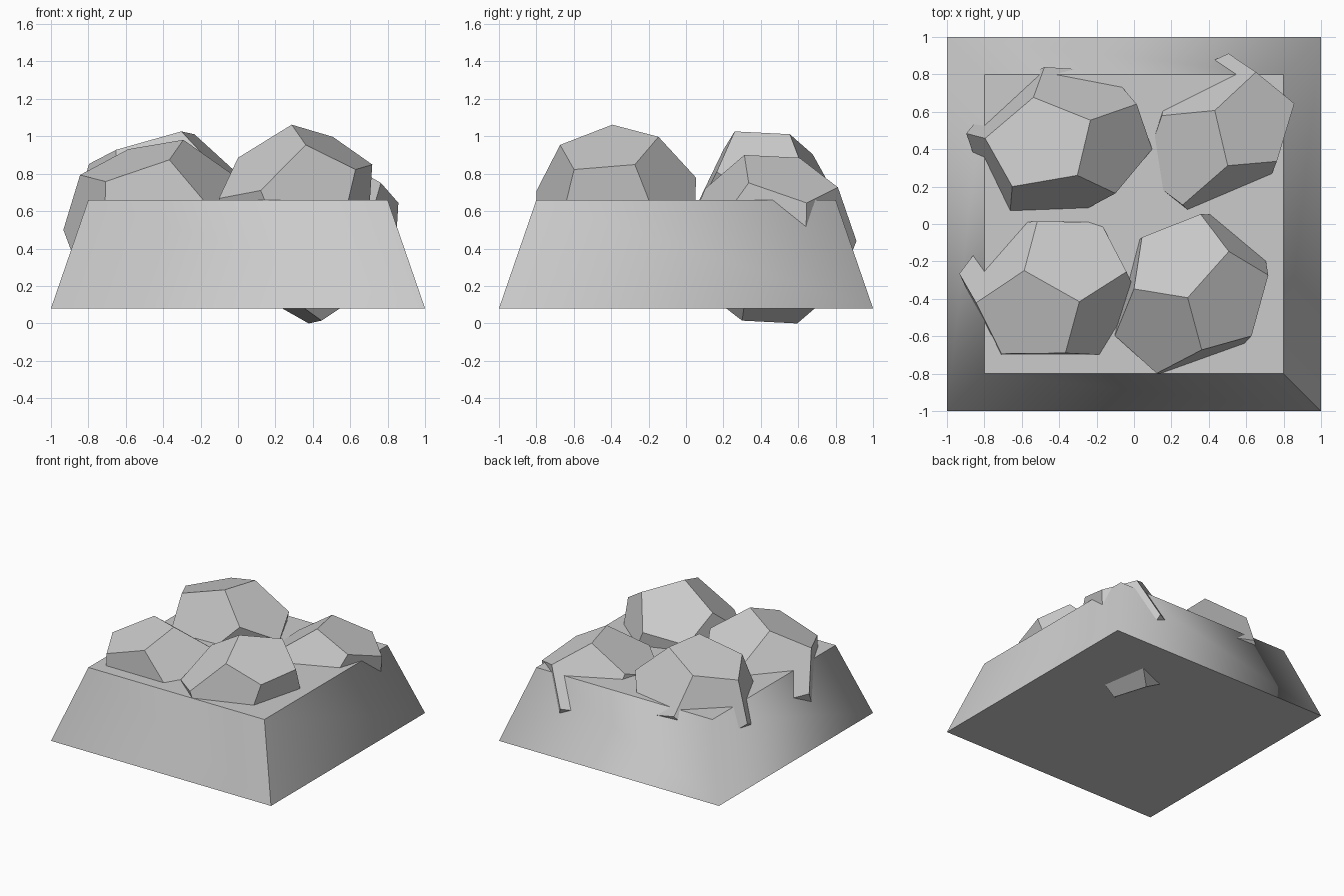
import bpy, bmesh, math
from mathutils import Vector, Matrix

if "Cube" in bpy.data.objects:
    bpy.data.objects.remove(bpy.data.objects["Cube"])

PHI = (1 + math.sqrt(5)) / 2


def finish(name, bm):
    bmesh.ops.recalc_face_normals(bm, faces=bm.faces[:])
    mesh = bpy.data.meshes.new(name)
    bm.to_mesh(mesh)
    bm.free()
    obj = bpy.data.objects.new(name, mesh)
    bpy.context.collection.objects.link(obj)
    return obj


def dodecahedron_points():
    pts = [Vector((x, y, z)) for x in (-1, 1) for y in (-1, 1) for z in (-1, 1)]
    for a in (-1 / PHI, 1 / PHI):
        for b in (-PHI, PHI):
            pts += [Vector((0, a, b)), Vector((a, b, 0)), Vector((b, 0, a))]
    return pts


# A rock is a stretched, tilted dodecahedron, set by its top corner
# and the three corners joined to it
def rock(name, top, *neighbours):
    top = Vector(top)
    one = Vector((1, 1, 1))
    std = [Vector(v) - one for v in ((0, 1 / PHI, PHI), (1 / PHI, PHI, 0), (PHI, 0, 1 / PHI))]
    edges = [Vector(n) - top for n in neighbours]
    m = Matrix(edges).transposed() @ Matrix(std).transposed().inverted()
    bm = bmesh.new()
    for p in dodecahedron_points():
        bm.verts.new(top + m @ (p - one))
    bmesh.ops.convex_hull(bm, input=bm.verts[:])
    bmesh.ops.dissolve_limit(bm, angle_limit=0.05, verts=bm.verts[:], edges=bm.edges[:])
    return finish(name, bm)


# Tapered block: smooth side walls, flat top and bottom
bm = bmesh.new()
bmesh.ops.create_cube(bm, size=2)
for v in bm.verts:
    s = 0.8 if v.co.z > 0 else 1.0
    v.co = (v.co.x * s, v.co.y * s, 0.66 if v.co.z > 0 else 0.08)
bm.normal_update()
for f in bm.faces:
    f.smooth = abs(f.normal.z) < 0.9
for e in bm.edges:
    a, b = (v.co for v in e.verts)
    mid = (a + b) / 2
    front_right = mid.x > 0.5 and mid.y < -0.5
    e.smooth = abs(a.z - b.z) > 0.1 and not front_right
finish("tapered_base", bm)

# Four rocks sunk into the block
rock("rock_front_right", (0.287, -0.394, 1.062),
     (0.507, -0.147, 0.997), (0.362, -0.673, 0.954), (0.0, -0.347, 0.885))
rock("rock_back_left", (-0.303, 0.26, 1.026),
     (-0.233, 0.555, 1.011), (-0.099, 0.164, 0.81), (-0.651, 0.20, 0.928))
rock("rock_front_left", (-0.292, -0.415, 0.981),
     (-0.587, -0.249, 0.931), (-0.04, -0.255, 0.804), (-0.367, -0.69, 0.874))
rock("rock_back_right", (0.501, 0.312, 0.90),
     (0.432, 0.607, 0.885), (0.764, 0.335, 0.751), (0.26, 0.102, 0.72))
